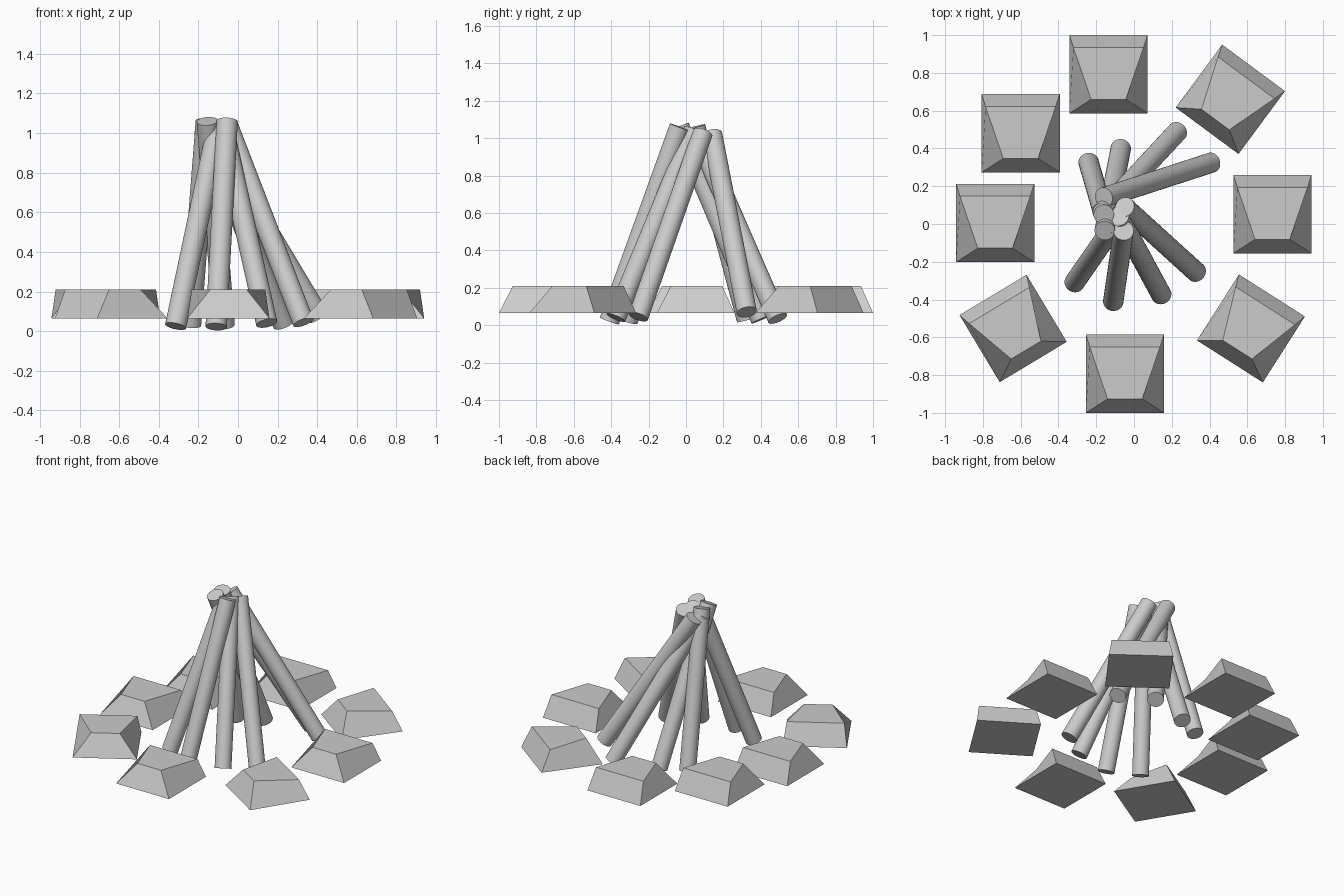
import bpy, bmesh
from math import radians
from mathutils import Vector, Matrix

if "Cube" in bpy.data.objects:
    bpy.data.objects.remove(bpy.data.objects["Cube"])

grey = bpy.data.materials.new("plain_grey")
grey.use_nodes = True
colour = (0.6, 0.6, 0.6, 1)
grey.diffuse_color = colour
grey.node_tree.nodes["Principled BSDF"].inputs["Base Color"].default_value = colour


def add_object(name, bm):
    bmesh.ops.recalc_face_normals(bm, faces=bm.faces)
    mesh = bpy.data.meshes.new(name)
    bm.to_mesh(mesh)
    bm.free()
    mesh.materials.append(grey)
    obj = bpy.data.objects.new(name, mesh)
    bpy.context.collection.objects.link(obj)
    return obj


def stone(name, x, y, turn):
    """Square block whose top narrows towards the front."""
    bm = bmesh.new()
    bmesh.ops.create_cube(bm, size=1)
    for v in bm.verts:
        side = 1 if v.co.x > 0 else -1
        back = v.co.y > 0
        if v.co.z < 0:
            v.co = (side * 0.207, 0.207 if back else -0.207, 0.065)
        elif back:
            v.co = (side * 0.186, 0.142, 0.21)
        else:
            v.co = (side * 0.092, -0.133, 0.21)
    obj = add_object(name, bm)
    obj.location = (x, y, 0)
    obj.rotation_euler.z = radians(turn)


def log(name, foot, head, radius=0.054):
    """Round log running between two end centres."""
    foot, head = Vector(foot), Vector(head)
    axis = head - foot
    bm = bmesh.new()
    spin = Vector((0, 0, 1)).rotation_difference(axis).to_matrix().to_4x4()
    bmesh.ops.create_cone(bm, cap_ends=True, segments=32, radius1=radius,
                          radius2=radius, depth=axis.length,
                          matrix=Matrix.Translation((foot + head) / 2) @ spin)
    obj = add_object(name, bm)
    bpy.ops.object.select_all(action='DESELECT')
    obj.select_set(True)
    bpy.context.view_layer.objects.active = obj
    bpy.ops.object.shade_smooth_by_angle(angle=radians(35))


# Ring of stones: position and turn
ring = [(-0.135, 0.793, 0), (0.51, 0.66, -36.5), (0.733, 0.052, 0),
        (0.619, -0.553, -32.5), (-0.048, -0.793, 0), (-0.64, -0.553, 31),
        (-0.735, 0.005, 0), (-0.6, 0.48, 0)]
for i, (x, y, turn) in enumerate(ring, 1):
    stone(f"fire_ring_stone_{i}", x, y, turn)

# Logs leaning together: foot and head
logs = [((-0.24, 0.325, 0.03), (-0.16, 0.05, 1.06)),
        ((-0.07, 0.40, 0.03), (-0.155, -0.035, 1.06)),
        ((0.23, 0.49, 0.035), (-0.17, 0.06, 1.02)),
        ((0.41, 0.325, 0.07), (-0.16, 0.14, 1.02)),
        ((0.33, -0.255, 0.045), (-0.05, 0.09, 1.03)),
        ((0.145, -0.375, 0.04), (-0.08, 0.04, 1.04)),
        ((-0.11, -0.41, 0.022), (-0.055, -0.035, 1.06)),
        ((-0.315, -0.31, 0.025), (-0.1, 0.0, 1.04))]
for i, (foot, head) in enumerate(logs, 1):
    log(f"leaning_log_{i}", foot, head)
